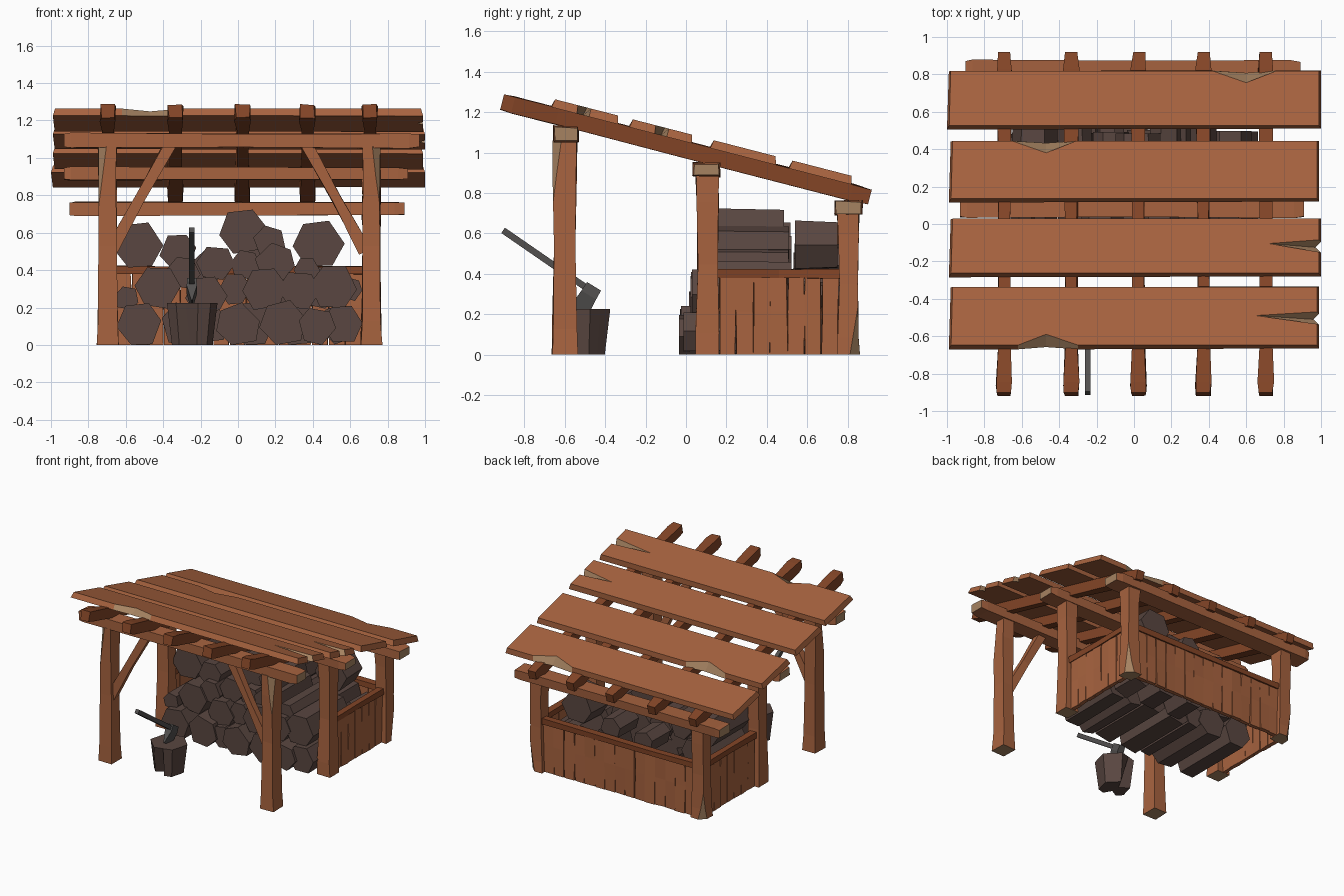
import bpy, bmesh, math, random
from mathutils import Vector, Matrix

if "Cube" in bpy.data.objects:
    bpy.data.objects.remove(bpy.data.objects["Cube"])

random.seed(4)
R = random.uniform


def material(name, rgb):
    m = bpy.data.materials.new(name)
    m.diffuse_color = (*rgb, 1)
    m.use_nodes = True
    m.node_tree.nodes["Principled BSDF"].inputs["Base Color"].default_value = m.diffuse_color
    return m


WOOD = material("warm_wood", (0.39, 0.125, 0.05))
DARK = material("dark_wood", (0.23, 0.06, 0.02))
BARK = material("bark", (0.1, 0.062, 0.052))
CUT = material("raw_cut", (0.38, 0.225, 0.12))
IRON = material("axe_grey", (0.085, 0.08, 0.078))


def finish(name, bm, mats):
    bmesh.ops.recalc_face_normals(bm, faces=bm.faces)
    me = bpy.data.meshes.new(name)
    bm.to_mesh(me)
    bm.free()
    for m in mats:
        me.materials.append(m)
    ob = bpy.data.objects.new(name, me)
    bpy.context.collection.objects.link(ob)
    return ob


def loft(bm, loops):
    """Skin a list of equal-length vertex loops; returns side faces and caps."""
    rings = [[bm.verts.new(p) for p in lp] for lp in loops]
    n = len(rings[0])
    sides = [bm.faces.new((a[i], a[(i + 1) % n], b[(i + 1) % n], b[i]))
             for a, b in zip(rings, rings[1:]) for i in range(n)]
    return sides, [bm.faces.new(rings[0][::-1]), bm.faces.new(rings[-1])]


def timber(name, p0, p1, w, d, mat=WOOD, rings=((0, 1, 1), (1, 1, 1)), cut_ends=False,
           jit=0.004, chips=()):
    """Hewn square beam; rings = (position, width scale, depth scale); chips = (point, normal)."""
    p0, p1 = Vector(p0), Vector(p1)
    ax = (p1 - p0).normalized()
    u = Vector((0, 1, 0)) if abs(ax.x) > 0.3 else Vector((1, 0, 0))
    v = ax.cross(u).normalized()
    loops = []
    for t, sw, sd in rings:
        c = p0.lerp(p1, t)
        loops.append([c + u * (a * w * sw / 2 + R(-jit, jit)) + v * (b * d * sd / 2 + R(-jit, jit))
                      for a, b in ((-1, -1), (1, -1), (1, 1), (-1, 1))])
    bm = bmesh.new()
    _, caps = loft(bm, loops)
    if cut_ends:
        for f in caps:
            f.material_index = 1
    for co, no in chips:
        res = bmesh.ops.bisect_plane(bm, geom=bm.verts[:] + bm.edges[:] + bm.faces[:],
                                     plane_co=co, plane_no=Vector(no).normalized(), clear_outer=True)
        edges = [e for e in res["geom_cut"] if isinstance(e, bmesh.types.BMEdge)]
        if edges:
            for f in bmesh.ops.edgeloop_fill(bm, edges=edges)["faces"]:
                f.material_index = 1
    for vert in bm.verts:  # feet stay on the ground
        vert.co.z = max(vert.co.z, 0)
    return finish(name, bm, (mat, CUT))


def prism(name, pts, z0, z1, mtx, mat, raw=()):
    """Outline of (bottom x, y, top x, y) lofted between z0 and z1; raw = pale side faces."""
    bm = bmesh.new()
    sides, _ = loft(bm, [[mtx @ Vector((p[0], p[1], z0)) for p in pts],
                         [mtx @ Vector((p[2], p[3], z1)) for p in pts]])
    for i in raw:
        sides[i].material_index = 1
    return finish(name, bm, (mat, CUT))


# --- roof: sloped rafters and four wide chipped boards
SLOPE = 0.258
CS = math.cos(math.atan(SLOPE))
ROOF = Matrix.Translation((0, 0, 1.053)) @ Matrix.Rotation(-math.atan(SLOPE), 4, 'X')


def roof_board(name, x0, x1, y0, y1, front=(), back=(), split=None):
    pts, raw = [], []

    def add(bx, by, tx, ty):
        pts.append((bx, by / CS, tx, ty / CS))

    def chip(bx, by, tx, ty):
        raw.extend((len(pts) - 1, len(pts)))
        add(bx, by, tx, ty)
    i = 0.012
    add(x0, y0, x0 + i, y0 + i)
    for c in front:
        add(c - .15, y0, c - .15, y0 + i)
        chip(c, y0 + .012, c, y0 + .07)
        add(c + .17, y0, c + .17, y0 + i)
    add(x1, y0 + .005, x1 - i, y0 + i)
    if split:
        sx, sy = split
        add(x1, sy - .03, x1 - i, sy - .035)
        chip(x1 - .03, sy, sx, sy + .01)
        add(x1, sy + .03, x1 - i, sy + .03)
    add(x1, y1, x1 - i, y1 - i)
    for c in back:
        add(c + .16, y1, c + .16, y1 - i)
        chip(c, y1 - .012, c, y1 - .075)
        add(c - .18, y1, c - .18, y1 - i)
    add(x0 + .01, y1 - .005, x0 + .02, y1 - i)
    prism(name, pts, 0, 0.042, ROOF, WOOD, raw)


roof_board("roof_board_1", -0.99, 0.99, -0.67, -0.335, front=(-0.47,), split=(0.65, -0.51))
roof_board("roof_board_2", -0.99, 1.0, -0.285, 0.03, split=(0.72, -0.125))
roof_board("roof_board_3", -0.99, 0.99, 0.115, 0.445, back=(-0.47,))
roof_board("roof_board_4", -1.0, 1.0, 0.505, 0.82, back=(0.6,))

for k, x in enumerate((-0.695, -0.335, 0.025, 0.37, 0.705)):
    timber(f"rafter_{k + 1}", (x, -0.91, 1.015 + .91 * SLOPE), (x, 0.91, 1.015 - .91 * SLOPE),
           0.08, 0.08, DARK, ((0, .95, .9), (.03, 1.05, 1), (.15, .82, 1), (.5, .8, 1), (.95, 1, 1), (1, .8, .85)))

# --- cross beams and posts
for name, x0, x1, y, z, d, h in (("front_beam", -.93, .97, -.595, 1.092, .125, .08),
                                 ("middle_beam", -.93, .91, .1, .915, .135, .07),
                                 ("back_beam", -.9, .89, .805, .728, .14, .072)):
    timber(name, (x0, y, z), (x1, y, z), d, h, WOOD,
           ((0, .93, .85), (.02, 1, 1), (.5, .93, .95), (.97, 1, 1), (1, .9, .8)), True)

for side, s in (("left", -1), ("right", 1)):
    x = 0.705 * s + 0.008
    shape = ((0, 1.03, 1.05), (.12, .95, 1), (.5, .84, .85), (.85, .86, .95), (1, .92, 1))
    timber(f"front_post_{side}", (x, -.6, 0), (x, -.6, 1.06), .11, .12, WOOD, shape, True,
           chips=[((x + s * .036, -.64, .97), (s, -1, .12))])
    timber(f"middle_post_{side}", (x, .105, 0), (x, .105, .89), .11, .115, WOOD, shape, True)
    timber(f"back_post_{side}", (x, .803, 0), (x, .803, .7), .11, .105, WOOD, shape, True,
           chips=[((x + s * .04, .845, .12), (s, 1, -.15))])
    # diagonal brace under the front beam
    timber(f"front_brace_{side}", (.68 * s, -.6, .5), (.365 * s, -.6, 1.07), .06, .062, WOOD,
           ((0, .9, 1.1), (.5, .9, .8), (1, 1, 1)))
    # slatted side wall with top rail
    n = 7
    for k in range(n):
        y = .165 + (k + .5) * .59 / n
        timber(f"side_slat_{side}_{k + 1}", (x + R(-.004, .004), y, 0),
               (x, y + R(-.004, .004), .39), .03, .59 / n, WOOD,
               ((0, 1, R(.85, 1)), (.55, 1, .98), (1, 1, R(.88, 1))))
    timber(f"side_rail_{side}", (x, .13, .4), (x, .79, .4), .055, .045, DARK,
           ((0, 1, 1), (.5, .85, .9), (1, 1, 1)))

# --- slatted back wall with top rail
n = 15
for k in range(n):
    x = -.66 + (k + .5) * 1.32 / n
    timber(f"back_slat_{k + 1}", (x, .81 + R(-.004, .004), 0), (x + R(-.004, .004), .81, .39),
           1.32 / n, .03, WOOD, ((0, R(.88, 1), 1), (.55, .99, 1), (1, R(.88, 1), 1)))
timber("back_rail", (-.69, .81, .4), (.69, .81, .4), .055, .045, DARK,
       ((0, 1, 1), (.3, .85, .9), (.7, 1, 1), (1, 1, 1)))

# --- stacked logs (x, z, radius), lying along y
ALONG_Y = Matrix.Rotation(-math.pi / 2, 4, 'X')


def log(name, x, z, r, y0, y1):
    a0 = R(-.3, .3)
    pts = []
    for k in range(6):
        a = a0 + k * math.tau / 6 + R(-.12, .12)
        q = r * R(1.06, 1.18)
        px, pz = x + q * math.cos(a), max(z + q * math.sin(a), 0.0)
        s = R(.92, 1)
        pts.append((px, -pz, x + (px - x) * s, -(z + (pz - z) * s)))
    prism(name, pts, y0, y1, ALONG_Y, BARK)


front_logs = [(-.53, .11, .11), (-.29, .11, .11), (-.13, .1, .08), (0, .105, .11), (.24, .115, .115), (.42, .1, .09),
              (.56, .11, .1), (-.43, .31, .11), (-.17, .26, .1), (-.02, .3, .08), (.14, .3, .11), (.33, .29, .1),
              (.51, .31, .115), (-.595, .25, .06), (-.29, .39, .08), (-.12, .44, .09), (.04, .43, .075),
              (.2, .44, .095), (.37, .4, .065), (-.53, .53, .115), (-.32, .5, .09), (.03, .605, .115),
              (.17, .55, .08)]
back_logs = [(.08, .11, .11), (.32, .11, .11), (.54, .11, .1), (.2, .3, .11), (.43, .31, .11), (.6, .3, .06),
             (.43, .54, .12), (.12, .46, .08), (-.15, .42, .08)]
for k, (x, z, r) in enumerate(front_logs):
    y = -.055 + .3 * z * (1 if z < .5 else 1.15) + R(-.015, .015)
    log(f"front_log_{k + 1}", x, z, r, y, R(.48, .53))
for k, (x, z, r) in enumerate(back_logs):
    log(f"back_log_{k + 1}", x, z, r, .535 + R(-.005, .015), R(.74, .78))

# --- chopping block: flared stump with splits opening toward the ground
stump = []
for k in range(12):
    a = k * math.tau / 12 + .26
    rt = .14 if k % 2 == 0 else .122
    rb = .8 * rt if k not in (3, 8) else .035
    stump.append((rb * math.cos(a), rb * math.sin(a), rt * math.cos(a), rt * math.sin(a)))
prism("chopping_block", stump, 0, .225, Matrix.Translation((-.245, -.51, 0)), BARK)

# --- axe stuck in the block
timber("axe_handle", (-.247, -.905, .615), (-.247, -.47, .315), .03, .032, IRON, jit=0)
timber("axe_head", (-.247, -.455, .338), (-.247, -.53, .215), .055, .085, IRON,
       ((0, .9, .95), (.35, 1, 1), (1, .12, 1.15)), jit=0)
